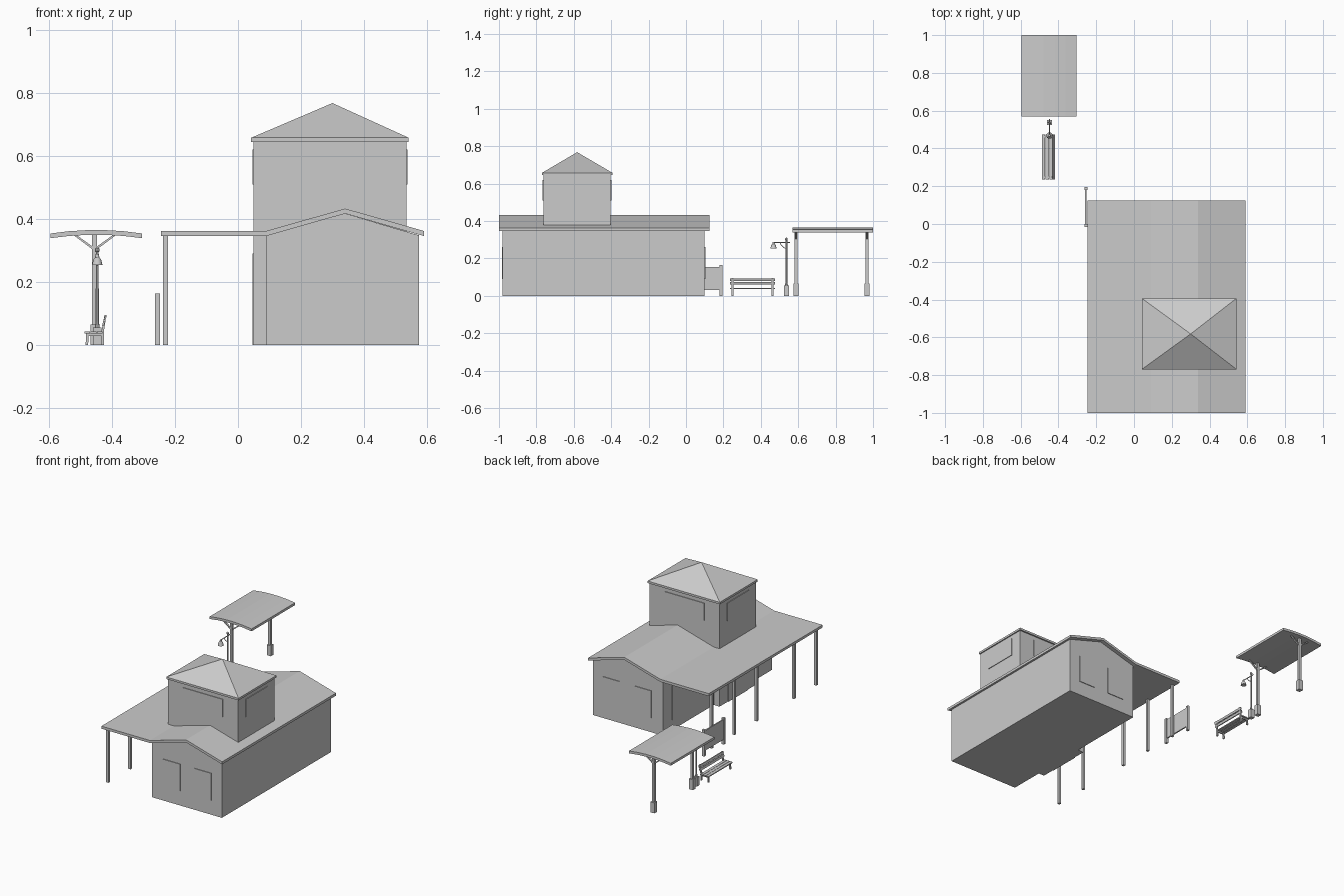
import bpy, bmesh, math
from mathutils import Vector

if "Cube" in bpy.data.objects:
    bpy.data.objects.remove(bpy.data.objects["Cube"])


def finish(name, bm):
    bmesh.ops.recalc_face_normals(bm, faces=bm.faces)
    me = bpy.data.meshes.new(name)
    bm.to_mesh(me)
    bm.free()
    ob = bpy.data.objects.new(name, me)
    bpy.context.collection.objects.link(ob)
    return ob


def box(name, x0, x1, y0, y1, z0, z1):
    bm = bmesh.new()
    bmesh.ops.create_cube(bm, size=1)
    for v in bm.verts:
        v.co = ((x0 + x1) / 2 + v.co.x * (x1 - x0),
                (y0 + y1) / 2 + v.co.y * (y1 - y0),
                (z0 + z1) / 2 + v.co.z * (z1 - z0))
    return finish(name, bm)


def post(name, x, y, w, z0, z1):
    return box(name, x - w / 2, x + w / 2, y - w / 2, y + w / 2, z0, z1)


def prism(name, profile, y0, y1):
    """Extrude an xz profile along y."""
    bm = bmesh.new()
    f = bm.faces.new([bm.verts.new((x, y0, z)) for x, z in profile])
    ext = bmesh.ops.extrude_face_region(bm, geom=[f])["geom"]
    for v in ext:
        if isinstance(v, bmesh.types.BMVert):
            v.co.y = y1
    return finish(name, bm)


def slab(name, top, t, y0, y1):
    """Bent roof sheet: top outline with thickness t."""
    return prism(name, top + [(x, z - t) for x, z in reversed(top)], y0, y1)


def rod(name, points, r, sides=8):
    cu = bpy.data.curves.new(name, 'CURVE')
    cu.dimensions = '3D'
    cu.bevel_depth = r
    cu.bevel_resolution = max(0, sides // 2 - 2)
    cu.use_fill_caps = True
    sp = cu.splines.new('POLY')
    sp.points.add(len(points) - 1)
    for p, co in zip(sp.points, points):
        p.co = (*co, 1)
    ob = bpy.data.objects.new(name, cu)
    bpy.context.collection.objects.link(ob)
    return ob


def lathe(name, profile, x, y, sides=16):
    """Revolve (radius, z) points around a vertical axis."""
    bm = bmesh.new()
    vs = [bm.verts.new((r, 0, z)) for r, z in profile]
    es = [bm.edges.new(p) for p in zip(vs, vs[1:])]
    bmesh.ops.spin(bm, geom=vs + es, cent=(0, 0, 0), axis=(0, 0, 1),
                   angle=2 * math.pi, steps=sides)
    bmesh.ops.remove_doubles(bm, verts=bm.verts, dist=1e-5)
    ob = finish(name, bm)
    ob.location = (x, y, 0)
    return ob


# Main hall with gabled ends and the long roof that runs on as a porch
prism("hall_walls", [(.09, 0), (.575, 0), (.575, .348), (.34, .417), (.09, .348)], -.98, .10)
slab("main_roof", [(-.245, .362), (.09, .362), (.34, .433), (.59, .362)], .016, -1, .125)

# Tower reaching down to the ground, with a hipped roof
X0, X1, Y0, Y1 = .05, .535, -.762, -.403
box("tower_walls", X0, X1, Y0, Y1, 0, .645)
box("tower_eave", .042, .542, -.769, -.394, .645, .658)
bm = bmesh.new()
base = [bm.verts.new((x, y, .658)) for x, y in
        ((.042, -.769), (.542, -.769), (.542, -.394), (.042, -.394))]
peak = bm.verts.new((.30, -.582, .768))
bm.faces.new(base)
for i in range(4):
    bm.faces.new((base[i], base[(i + 1) % 4], peak))
finish("tower_roof", bm)

# Window and door panels
P = .004
for y in (Y0, Y1):
    box("tower_window", .155, .43, y - P, y + P, .51, .62)
for x in (X0, X1):
    box("tower_side_window", x - P, x + P, -.69, -.475, .51, .62)
for y in (-.98, .10):
    for x in (.17, .385):
        box("hall_window", x, x + .117, y - P, y + P, .09, .26)
box("platform_window", .09 - P, .09 + P, -.30, .01, .065, .28)
box("tower_door", X0 - P, X0 + P, -.68, -.485, 0, .29)

# Porch posts
for y in (.075, -.148, -.37, -.737, -.957):
    post("porch_post", -.23, y, .016, 0, .348)

# Notice board
for y in (-.008, .187):
    post("board_post", -.255, y, .016, 0, .164)
box("board_panel", -.259, -.251, 0, .18, .03, .155)

# Platform shelter: arched roof, posts, footings and braces
CX = -.45
arch = [(CX + .145 * t, .365 - .011 * t * t) for t in (-1, -.6, -.2, .2, .6, 1)]
slab("shelter_roof", arch, .015, .57, 1.0)
for y in (.588, .968):
    post("shelter_footing", -.455, y, .028, 0, .065)
    post("shelter_post", -.455, y, .016, .06, .352)
    for s in (-1, 1):
        xs, xe = -.455 + s * .005, -.455 + s * .068
        prism("shelter_brace", [(xs, .302), (xs, .311), (xe - s * .006, .352), (xe + s * .004, .352)],
              y - .005, y + .005)

# Bench facing away from the hall
for i in range(3):
    x = -.488 + i * .02
    box("bench_seat_slat", x, x + .018, .235, .475, .036, .042)
for x, z in ((-.432, .061), (-.427, .079)):
    prism("bench_back_slat", [(x, z), (x + .006, z), (x + .010, z + .013), (x + .004, z + .013)],
          .235, .475)
for y in (.248, .462):
    prism("bench_back_leg", [(-.434, 0), (-.426, 0), (-.426, .042), (-.418, .095),
                             (-.424, .095), (-.434, .042)], y - .005, y + .005)
    prism("bench_front_leg", [(-.484, 0), (-.476, 0), (-.474, .037), (-.482, .037)], y - .005, y + .005)
    box("bench_cross_bar", -.480, -.430, y - .004, y + .004, .028, .036)

# Lamp post with an arm and bell shade
LX, LY = -.447, .537
post("lamp_footing", LX, LY, .026, 0, .055)
lathe("lamp_pole", [(0, .055), (.008, .055), (.005, .075), (.0045, .295), (.007, .298),
                    (.007, .306), (0, .313)], LX, LY, 8)
rod("lamp_arm", [(LX, .556, .286), (LX, .47, .286), (LX, .468, .275)], .003)
rod("lamp_arm_brace", [(LX, LY, .252), (LX, .522, .258), (LX, .510, .270), (LX, .502, .285)], .002)
shade = lathe("lamp_shade", [(0, .289), (.005, .288), (.007, .277), (.012, .272),
                             (.015, .260), (.017, .254), (0, .256)], LX, .468, 16)
bpy.ops.object.select_all(action='DESELECT')
bpy.context.view_layer.objects.active = shade
shade.select_set(True)
bpy.ops.object.shade_smooth_by_angle()
